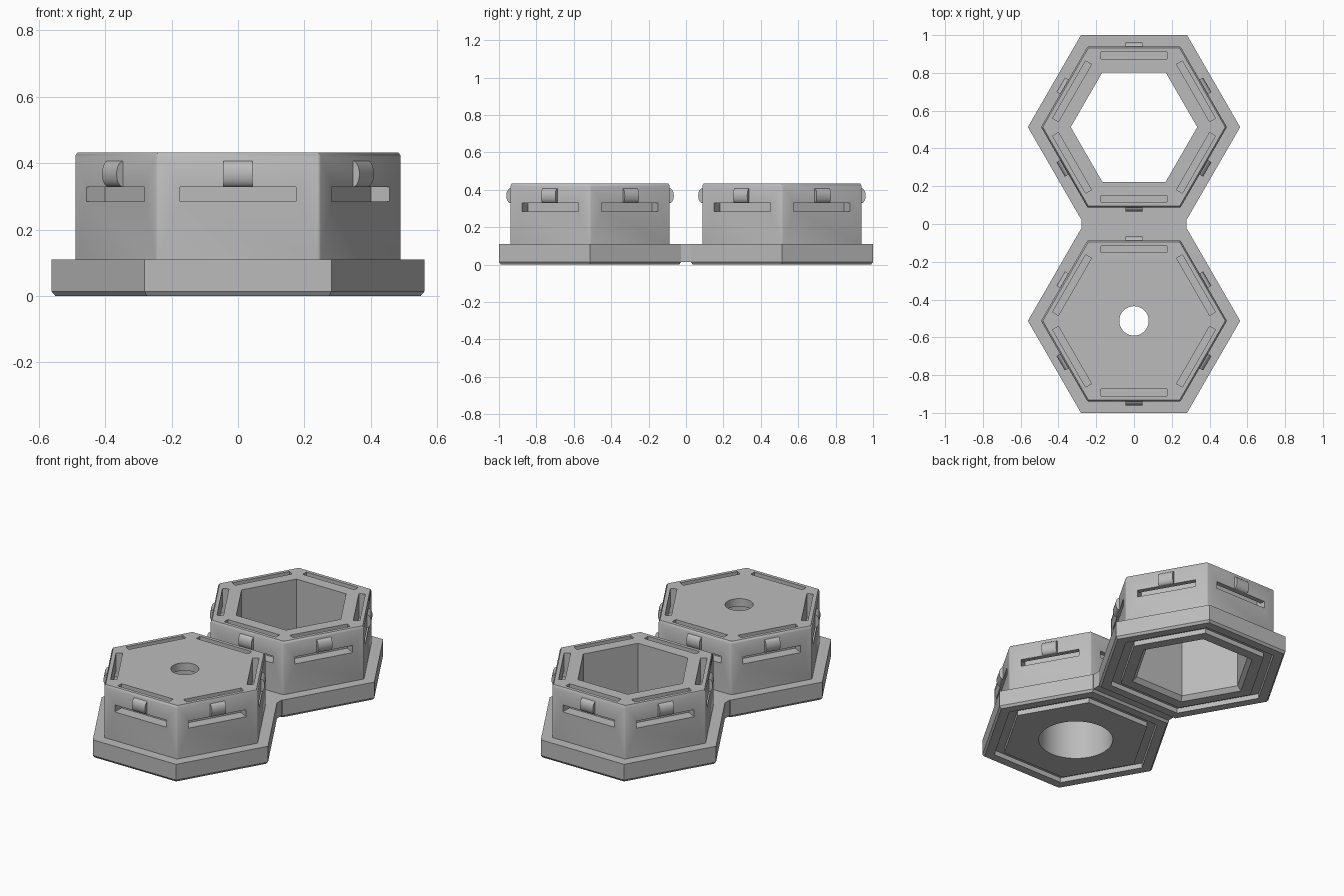
import bpy, bmesh, math
from mathutils import Vector

if "Cube" in bpy.data.objects:
    bpy.data.objects.remove(bpy.data.objects["Cube"])

grey = bpy.data.materials.new("plain grey")
grey.diffuse_color = (0.5, 0.5, 0.5, 1)
grey.use_nodes = True
grey.node_tree.nodes["Principled BSDF"].inputs["Base Color"].default_value = grey.diffuse_color


def finish(name, bm, center_y):
    """Turn a bmesh into a named object placed on the y axis."""
    bmesh.ops.recalc_face_normals(bm, faces=bm.faces)
    me = bpy.data.meshes.new(name)
    bm.to_mesh(me)
    bm.free()
    me.materials.append(grey)
    ob = bpy.data.objects.new(name, me)
    ob.location.y = center_y
    bpy.context.collection.objects.link(ob)
    return ob


def lathe(profile, n, closed=False):
    """Stack n-sided rings of (radius, z); capped, or closed into a ring."""
    bm = bmesh.new()
    rings = [[bm.verts.new((r * math.cos(math.tau * i / n),
                            r * math.sin(math.tau * i / n), z))
              for i in range(n)] for r, z in profile]
    pairs = list(zip(rings, rings[1:]))
    if closed:
        pairs.append((rings[-1], rings[0]))
    else:
        bm.faces.new(rings[0])
        bm.faces.new(rings[-1])
    for a, b in pairs:
        for i in range(n):
            j = (i + 1) % n
            bm.faces.new((a[i], a[j], b[j], b[i]))
    return bm


def six_prisms(profile, half_width):
    """Extrude a (distance, z) profile sideways on each of the six sides."""
    bm = bmesh.new()
    for k in range(6):
        a = math.radians(30 + 60 * k)
        out = Vector((math.cos(a), math.sin(a), 0))
        side = Vector((-out.y, out.x, 0))
        ends = [[bm.verts.new(out * r + side * s + Vector((0, 0, z)))
                 for r, z in profile] for s in (-half_width, half_width)]
        for e in ends:
            bm.faces.new(e)
        for i in range(len(profile)):
            j = (i + 1) % len(profile)
            bm.faces.new((ends[0][i], ends[0][j], ends[1][j], ends[1][i]))
    return bm


def select(ob):
    bpy.ops.object.select_all(action='DESELECT')
    ob.select_set(True)
    bpy.context.view_layer.objects.active = ob


def cut(ob, bm):
    """Subtract a bmesh from an object."""
    cutter = finish("cutter", bm, ob.location.y)
    cutter.hide_render = True
    bpy.context.view_layer.update()
    mod = ob.modifiers.new("cut", 'BOOLEAN')
    mod.operation = 'DIFFERENCE'
    mod.solver = 'EXACT'
    mod.object = cutter
    select(ob)
    bpy.ops.object.modifier_apply(modifier=mod.name)
    bpy.data.objects.remove(cutter)


def housing(name, y, holes):
    # flange and raised body in one solid
    bm = lathe([(.55, 0), (.562, .014), (.562, .11), (.492, .11),
                (.492, .42), (.483, .433)], 6)
    corners = [e for e in bm.edges
               if min(v.co.z for v in e.verts) > .1
               and abs(e.verts[0].co.z - e.verts[1].co.z) > .2]
    bmesh.ops.bevel(bm, geom=corners, offset=.006, segments=2, profile=.5,
                    affect='EDGES')
    ob = finish(name, bm, y)
    # top slots running down into the side slots
    cut(ob, six_prisms([(.361, .285), (.46, .285), (.46, .328), (.397, .328),
                        (.397, .46), (.361, .46)], .175))
    # shallow groove under the flange
    cut(ob, lathe([(.43, -.02), (.49, -.02), (.49, .03), (.43, .03)], 6, True))
    for h in holes:
        cut(ob, h)
    select(ob)
    bpy.ops.object.shade_smooth_by_angle(angle=math.radians(30))
    # rounded snap clips above the side slots
    arc = [(.424 + .024 * math.sin(t), .368 - .04 * math.cos(t))
           for t in [math.pi * i / 10 for i in range(11)]]
    clips = finish(name + "_clips",
                   six_prisms([(.41, .328)] + arc + [(.41, .408)], .044), y)
    select(clips)
    bpy.ops.object.shade_smooth_by_angle(angle=math.radians(30))


# open housing with a hexagonal through hole
housing("open_housing", .513,
        [lathe([(.37, -.01), (.335, .025), (.335, .5)], 6)])
# closed housing with a round pocket and a small top hole
housing("closed_housing", -.513,
        [lathe([(.21, -.02), (.21, .385)], 48),
         lathe([(.078, .3), (.078, .5)], 32)])

# bridge joining the two flanges
bm = bmesh.new()
bmesh.ops.create_cube(bm, size=1)
for v in bm.verts:
    v.co = (v.co.x * .554, v.co.y * .062, .0625 + v.co.z * .095)
finish("bridge", bm, 0)
